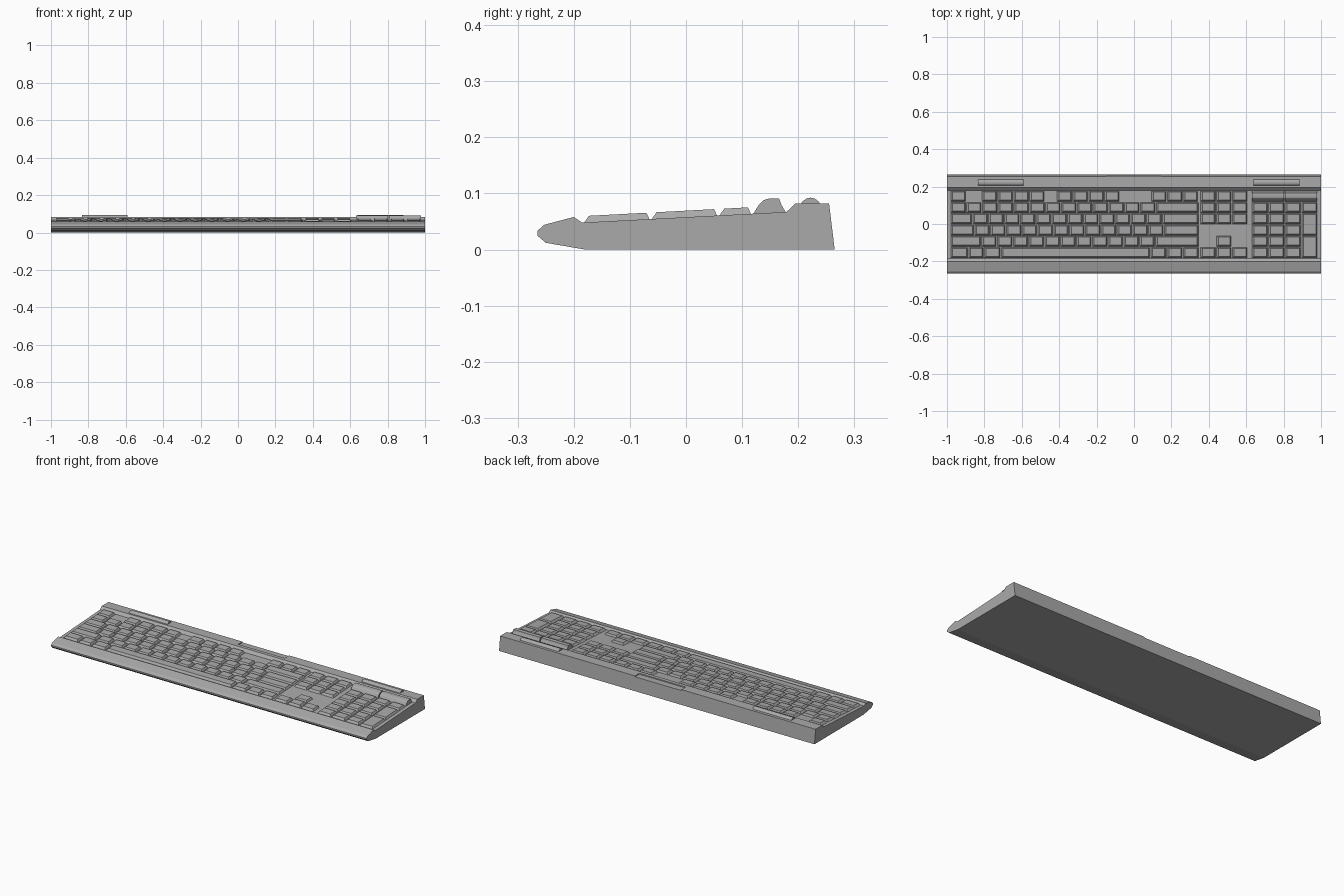
import bpy, bmesh

if "Cube" in bpy.data.objects:
    bpy.data.objects.remove(bpy.data.objects["Cube"], do_unlink=True)

grey = bpy.data.materials.new("mid_grey")
grey.use_nodes = True
grey.diffuse_color = (0.4, 0.4, 0.4, 1)
grey.node_tree.nodes["Principled BSDF"].inputs["Base Color"].default_value = (0.4, 0.4, 0.4, 1)


def finish(name, bm):
    bmesh.ops.recalc_face_normals(bm, faces=bm.faces)
    mesh = bpy.data.meshes.new(name)
    bm.to_mesh(mesh)
    bm.free()
    mesh.materials.append(grey)
    ob = bpy.data.objects.new(name, mesh)
    bpy.context.collection.objects.link(ob)
    return ob


def extrude_x(name, profile, x0, x1):
    """Sweep a (y, z) profile from x0 to x1."""
    bm = bmesh.new()
    face = bm.faces.new([bm.verts.new((x0, y, z)) for y, z in profile])
    geom = bmesh.ops.extrude_face_region(bm, geom=[face])["geom"]
    verts = [v for v in geom if isinstance(v, bmesh.types.BMVert)]
    bmesh.ops.translate(bm, verts=verts, vec=(x1 - x0, 0, 0))
    return finish(name, bm)


def deck_z(y):
    return 0.048 + (y + 0.185) * 0.052


def top_z(y):
    return 0.06 + (y + 0.175) * 0.053


# Case: rounded palm edge, sloping deck and raised rear ridge
case = extrude_x("case", [
    (-0.18, 0), (-0.25, 0.012), (-0.265, 0.025), (-0.265, 0.033),
    (-0.253, 0.044), (-0.2, 0.058), (-0.185, deck_z(-0.185)),
    (0.179, deck_z(0.179)), (0.195, 0.082), (0.255, 0.082), (0.265, 0)], -1, 1)

# Shallow recess in the middle of the ridge
cutter = extrude_x("recess_cutter", [
    (0.217, 0.077), (0.28, 0.077), (0.28, 0.1), (0.212, 0.1)], -0.15, 0.145)
cutter.hide_render = True
cutter.hide_viewport = True
cut = case.modifiers.new("recess", "BOOLEAN")
cut.operation = "DIFFERENCE"
cut.solver = "EXACT"
cut.object = cutter

# Half-round bars on the ridge
bar = [(0.204, 0.08), (0.208, 0.086), (0.215, 0.091), (0.222, 0.0925),
       (0.229, 0.091), (0.236, 0.086), (0.24, 0.08)]
extrude_x("right_ridge_bar", bar, -0.835, -0.59)
extrude_x("left_ridge_bar", bar, 0.64, 0.885)

# Keys: tapered blocks sitting on the deck
ROW, FRONT, UNIT = 0.0603, -0.184, 0.0845


def add_key(bm, x0, x1, row, rows=1):
    y0 = FRONT + row * ROW
    y1 = y0 + rows * ROW
    loops = []
    for left, right, front, back, height in (
            (0.002, 0.002, 0.001, 0.001, None), (0.013, 0.009, 0.011, 0.007, top_z)):
        corners = [(x0 + left, y0 + front), (x1 - right, y0 + front),
                   (x1 - right, y1 - back), (x0 + left, y1 - back)]
        loops.append([bm.verts.new((x, y, height(y) if height else deck_z(y) - 0.002))
                      for x, y in corners])
    low, high = loops
    bm.faces.new(low)
    bm.faces.new(high)
    for i in range(4):
        j = (i + 1) % 4
        bm.faces.new((low[i], low[j], high[j], high[i]))


def run(bm, row, start, count):
    for i in range(count):
        add_key(bm, start + i * UNIT, start + (i + 1) * UNIT, row)


LEFT, RIGHT = -0.983, 0.347

# Typing rows: wide first key, letter keys, wide last key
for name, row, first, count in (
        ("shift_row", 1, 0.165, 11), ("home_row", 2, 0.128, 12),
        ("upper_row", 3, 0.118, 12), ("number_row", 4, UNIT, 12)):
    bm = bmesh.new()
    add_key(bm, LEFT, LEFT + first, row)
    run(bm, row, LEFT + first, count)
    add_key(bm, LEFT + first + count * UNIT, RIGHT, row)
    finish(name + "_keys", bm)

# Bottom row with the long space key
bm = bmesh.new()
edges = [LEFT, -0.886, -0.805, -0.713, 0.086, 0.173, 0.26, RIGHT]
for a, b in zip(edges, edges[1:]):
    add_key(bm, a, b, 0)
finish("space_row_keys", bm)

# Function row in separated groups
bm = bmesh.new()
for start, count in ((LEFT, 1), (-0.815, 4), (-0.414, 4), (0.09, 3)):
    run(bm, 5, start, count)
finish("function_keys", bm)

# Navigation and arrow keys
bm = bmesh.new()
for row in (0, 3, 4, 5):
    run(bm, row, 0.353, 3)
run(bm, 1, 0.353 + UNIT, 1)
finish("navigation_keys", bm)

# Number pad with two tall keys
bm = bmesh.new()
PAD, PAD_UNIT = 0.628, 0.0885
for row in range(5):
    for col in range(4 if row == 4 else 3):
        add_key(bm, PAD + col * PAD_UNIT, PAD + (col + 1) * PAD_UNIT, row)
for row in (0, 2):
    add_key(bm, PAD + 3 * PAD_UNIT, PAD + 4 * PAD_UNIT, row, 2)
finish("number_pad_keys", bm)

# Raised wide buttons above the number pad
button = [(0.119, 0.062), (0.13, 0.08), (0.138, 0.088), (0.147, 0.0905),
          (0.166, 0.0905), (0.17, 0.08), (0.178, 0.066)]
extrude_x("wide_button_inner", button, 0.631, 0.802)
extrude_x("wide_button_outer", button, 0.808, 0.979)
